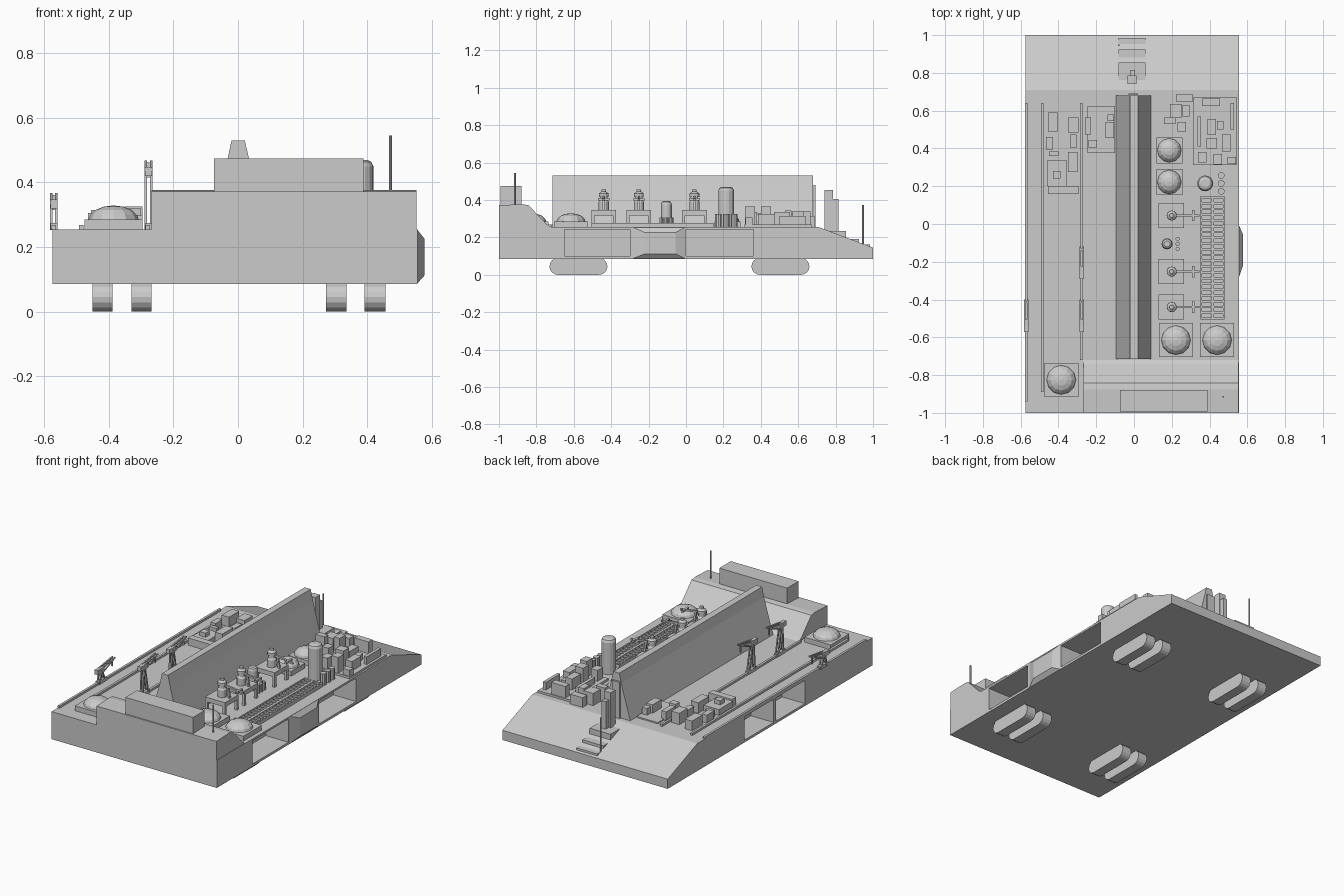
import bpy, bmesh, math
from mathutils import Vector

if "Cube" in bpy.data.objects:
    bpy.data.objects.remove(bpy.data.objects["Cube"])

DECK = 0.255


def finish(name, bm):
    bmesh.ops.recalc_face_normals(bm, faces=bm.faces)
    me = bpy.data.meshes.new(name)
    bm.to_mesh(me)
    bm.free()
    ob = bpy.data.objects.new(name, me)
    bpy.context.collection.objects.link(ob)
    return ob


def prism(name, pts, a, b, axis='x'):
    """Extrude a closed profile along x (points are y,z) or y (points are x,z)."""
    bm = bmesh.new()
    place = (lambda p, t: (t, p[0], p[1])) if axis == 'x' else (lambda p, t: (p[0], t, p[1]))
    lo = [bm.verts.new(place(p, a)) for p in pts]
    hi = [bm.verts.new(place(p, b)) for p in pts]
    bm.faces.new(lo)
    bm.faces.new(hi)
    n = len(pts)
    for i in range(n):
        j = (i + 1) % n
        bm.faces.new((lo[i], lo[j], hi[j], hi[i]))
    return finish(name, bm)


def box(name, x0, x1, y0, y1, z0, z1):
    return prism(name, [(y0, z0), (y1, z0), (y1, z1), (y0, z1)], x0, x1)


def lathe(name, prof, x, y, z, segs=12):
    """Revolve (radius, height) points about a vertical axis; ends are capped."""
    bm = bmesh.new()
    rings = []
    for r, h in prof:
        if r == 0:
            rings.append([bm.verts.new((x, y, z + h))] * segs)
        else:
            rings.append([bm.verts.new((x + r * math.cos(2 * math.pi * i / segs),
                                        y + r * math.sin(2 * math.pi * i / segs), z + h))
                          for i in range(segs)])
    for a, b in zip(rings, rings[1:]):
        for i in range(segs):
            j = (i + 1) % segs
            vs = list(dict.fromkeys((a[i], a[j], b[j], b[i])))
            bm.faces.new(vs)
    for ring in (rings[0], rings[-1]):
        if ring[0] is not ring[1]:
            bm.faces.new(ring)
    return finish(name, bm)


def bar(name, p, q, w):
    """Square bar between two points."""
    p, q = Vector(p), Vector(q)
    bm = bmesh.new()
    bmesh.ops.create_cube(bm, size=1)
    bmesh.ops.scale(bm, verts=bm.verts, vec=(w, w, (q - p).length))
    ob = finish(name, bm)
    ob.location = (p + q) / 2
    ob.rotation_euler = (q - p).to_track_quat('Z', 'Y').to_euler()
    return ob


# hull with sloped stern and recessed side bays
hull = prism("hull", [(-1, .085), (1, .085), (1, .145), (.71, DECK), (-1, DECK)], -.575, .555)
bays = [(.40, .60, -.65, -.30), (.40, .60, 0, .36), (-.62, -.42, -.34, -.06), (-.62, -.42, -.035, .25)]
for x0, x1, y0, y1 in bays:
    cut = box("bay_cutter", x0, x1, y0, y1, .10, .243)
    cut.hide_render = True
    cut.hide_viewport = True
    cut.display_type = 'WIRE'
    m = hull.modifiers.new("bay", 'BOOLEAN')
    m.object = cut
    m.solver = 'EXACT'

# side blister between the bays
bm = bmesh.new()
rects = [(.555, -.285, -.005, .087, .254), (.577, -.22, -.055, .112, .226)]
loops = [[bm.verts.new((x, y, z)) for y, z in ((a, c), (b, c), (b, d), (a, d))] for x, a, b, c, d in rects]
for l in loops:
    bm.faces.new(l)
for i in range(4):
    j = (i + 1) % 4
    bm.faces.new((loops[0][i], loops[0][j], loops[1][j], loops[1][i]))
finish("side_blister", bm)

# rounded running pads under the hull
for yc in (-.575, .505):
    pts = []
    for s in (1, -1):
        for k in range(9):
            a = s * math.pi / 2 * (k / 4 - 1)
            pts.append((yc + s * .11 + s * .045 * math.cos(a), .045 + .045 * math.sin(a) * 1))
        if s == 1:
            first = pts
            pts = list(first)
    for x0, x1 in ((-.45, -.388), (-.33, -.268), (.272, .336), (.392, .456)):
        prism("running_pad", pts, x0, x1)

# central dividing wall
prism("central_wall", [(-.095, DECK), (.09, DECK), (.035, .47), (.021, .53), (-.02, .53), (-.033, .47)],
      -.715, .68, 'y')

# front bridge and mast
prism("bridge_block", [(-1, DECK), (-.72, DECK), (-.745, .27), (-.842, .372), (-.875, .377), (-1, .372)], -.267, .552)
box("bridge_cabin", -.075, .388, -.992, -.88, .37, .474)
lathe("bridge_mast", [(.005, 0), (.005, .17)], .472, -.915, .375, 8)

# stern steps, posts and hatch tower
box("stern_step_top", -.083, .06, .71, .855, .15, .235)
box("stern_step_mid", -.083, .06, .855, .925, .12, .19)
box("stern_step_low", -.083, .06, .925, .985, .10, .163)
box("stern_tower", -.035, .012, .74, .785, .23, .452)
box("stern_tower_side", -.022, .006, .785, .815, .23, .405)
box("stern_plate", -.03, .022, .682, .692, DECK, .48)
lathe("stern_pole", [(.005, 0), (.005, .225)], -.08, .947, .148, 8)

# deck rails on the left
for x, y0, y1 in ((-.57, -.94, .64), (-.485, -.89, .64), (-.279, -.72, .64)):
    box("deck_rail", x - .007, x + .007, y0, y1, DECK, .268)

# rail cranes
for x, y, h in ((-.57, -.57, .115), (-.277, -.57, .215), (-.277, -.29, .215)):
    top = DECK + h
    box("crane_foot", x - .011, x + .011, y + .01, y + .09, DECK, DECK + .02)
    for dx in (-.008, .008):
        bar("crane_leg", (x + dx, y + .025, DECK), (x + dx, y + .035, top - .035), .008)
        bar("crane_brace", (x + dx, y + .08, DECK), (x + dx, y + .045, top - .04), .007)
        bar("crane_jib", (x + dx, y, top - .03), (x + dx, y + .17, top - .006), .008)
        bar("crane_stay", (x + dx, y + .035, top - .06), (x + dx, y + .16, top - .012), .006)
    box("crane_head", x - .011, x + .011, y, y + .065, top - .05, top - .022)
    bar("crane_hook", (x, y + .155, top - .008), (x, y + .155, top - .055), .008)

# faceted domes on square bases
for x, y, r, b in ((-.385, -.825, .078, .09), (.222, -.615, .078, .09), (.44, -.615, .078, .09),
                   (.187, .39, .064, .069), (.187, .222, .064, .069)):
    box("dome_base", x - b, x + b, y - b, y + b, DECK, .285)
    lathe("dome", [(r, 0), (r * .93, .015), (r * .72, .031), (r * .4, .041), (0, .045)], x, y, .284, 12)

# machines on tables, each with a boom arm
for y in (.045, -.252, -.44):
    box("table_top", .13, .266, y - .066, y + .066, .318, .346)
    for x in (.138, .258):
        for s in (-1, 1):
            box("table_leg", x - .008, x + .008, y + s * .058 - .008, y + s * .058 + .008, DECK, .32)
    lathe("machine_body", [(.027, 0), (.027, .045), (.02, .055), (.02, .07), (.026, .072), (.026, .09), (.012, .1),
                           (.012, .112)], .2, y, .345, 12)
    bar("machine_boom", (.2, y, .42), (.345, y, .40), .011)
    box("boom_crossbar", .308, .32, y - .03, y + .03, .398, .411)
    bar("boom_drop", (.24, y, .414), (.25, y, .346), .012)

# upright tanks with small bottles alongside
for x, y, r, h, bx, gap, br, bh in ((.377, .215, .042, .215, .462, .042, .018, .07),
                                   (.175, -.105, .029, .14, .231, .027, .011, .05)):
    lathe("tank", [(r, 0), (r, h - .02), (r * .85, h - .006), (r * .55, h), (0, h)], x, y, DECK, 16)
    for k in (-1, 0, 1):
        lathe("gas_bottle", [(br, 0), (br, bh)], bx, y + k * gap, DECK, 10)

# cargo lattice: two columns of cells
for x in (.357, .413, .420, .476):
    box("lattice_rail", x - .004, x + .004, -.505, .147, DECK, .277)
for k in range(22):
    y = -.5 + k * .0305
    for x0 in (.357, .420):
        box("lattice_tie", x0, x0 + .056, y - .006, y + .006, DECK, .275)

# deck clutter: x0, x1, y0, y1, height
box("clutter_plate_right", .312, .545, .312, .67, DECK, .268)
box("clutter_plate_left", -.245, -.1, .375, .625, DECK, .263)
right_clutter = [
    (.225, .31, .645, .688, .06), (.19, .255, .565, .635, .075), (.23, .275, .49, .54, .05),
    (.16, .22, .53, .565, .09), (.258, .295, .57, .63, .085), (.36, .455, .625, .665, .085),
    (.51, .53, .50, .64, .06), (.335, .355, .41, .57, .05), (.39, .435, .47, .555, .08),
    (.44, .475, .50, .545, .05), (.385, .44, .40, .455, .11), (.465, .51, .385, .475, .07),
    (.42, .465, .315, .37, .11), (.34, .385, .325, .38, .08), (.495, .54, .318, .355, .05)]
left_clutter = [
    (-.455, -.405, .49, .59, .06), (-.35, -.295, .485, .565, .07), (-.465, -.43, .395, .46, .05),
    (-.45, -.40, .36, .385, .04), (-.35, -.30, .275, .38, .065), (-.46, -.355, .20, .335, .035),
    (-.43, -.39, .24, .28, .06), (-.455, -.295, .16, .20, .045), (-.34, -.305, .405, .475, .05),
    (-.26, -.228, .475, .565, .055), (-.24, -.195, .405, .445, .05), (-.14, -.105, .545, .58, .05),
    (-.15, -.105, .455, .54, .06)]
for x0, x1, y0, y1, h in right_clutter + left_clutter:
    box("deck_crate", x0, x1, y0, y1, DECK, DECK + h)
